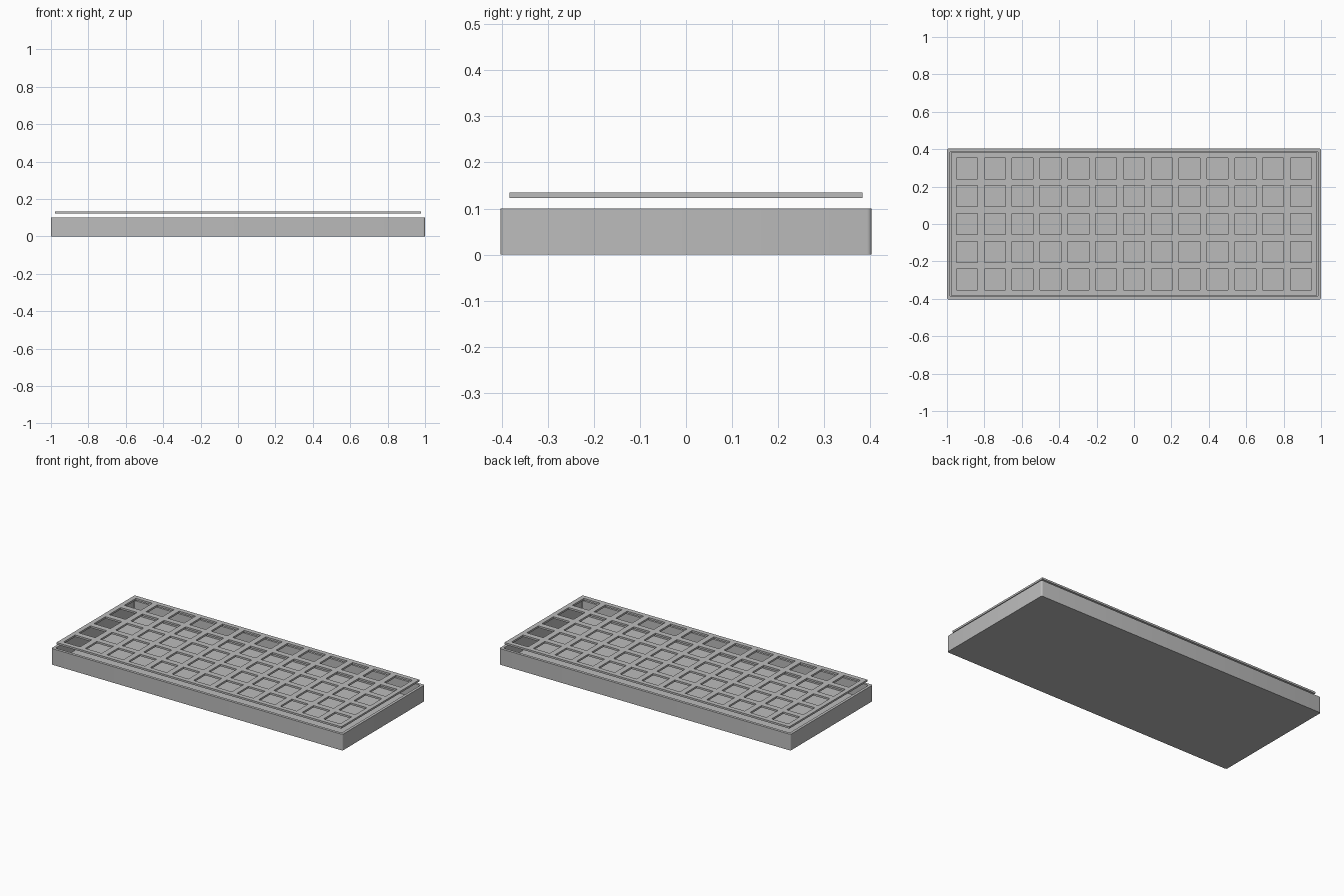
import bpy, bmesh, math

if "Cube" in bpy.data.objects:
    bpy.data.objects.remove(bpy.data.objects["Cube"])

grey = bpy.data.materials.new("plain_grey")
grey.diffuse_color = (0.5, 0.5, 0.5, 1)
grey.use_nodes = True
grey.node_tree.nodes["Principled BSDF"].inputs["Base Color"].default_value = grey.diffuse_color


def finish(bm, name):
    bmesh.ops.recalc_face_normals(bm, faces=bm.faces)
    mesh = bpy.data.meshes.new(name)
    bm.to_mesh(mesh)
    bm.free()
    mesh.materials.append(grey)
    ob = bpy.data.objects.new(name, mesh)
    bpy.context.collection.objects.link(ob)
    return ob


def ring(bm, hx, hy, r, z, seg=4):
    """Rounded rectangle of vertices at height z."""
    verts = []
    for i, (sx, sy) in enumerate(((1, 1), (-1, 1), (-1, -1), (1, -1))):
        for k in range(seg + 1):
            a = math.pi / 2 * (i + k / seg)
            verts.append(bm.verts.new((sx * (hx - r) + r * math.cos(a),
                                       sy * (hy - r) + r * math.sin(a), z)))
    return verts


# Case: open tray with thin walls, thin floor and slightly rounded corners
HX, HY, WALL, FLOOR, TOP = 1.0, 0.403, 0.017, 0.012, 0.10
bm = bmesh.new()
loops = [ring(bm, HX, HY, 0.01, 0),
         ring(bm, HX, HY, 0.01, TOP),
         ring(bm, HX - WALL, HY - WALL, 0.004, TOP),
         ring(bm, HX - WALL, HY - WALL, 0.004, FLOOR)]
for a, b in zip(loops, loops[1:]):
    n = len(a)
    for i in range(n):
        j = (i + 1) % n
        bm.faces.new((a[i], a[j], b[j], b[i]))
bm.faces.new(loops[0])
bm.faces.new(loops[-1])
case = finish(bm, "keyboard_case")
bpy.context.view_layer.objects.active = case
case.select_set(True)
bpy.ops.object.shade_smooth_by_angle(angle=math.radians(35))

# Switch plate: grid of faces with the key holes left out, then thickened
COLS, ROWS, PITCH, HOLE = 13, 5, 0.1488, 0.113
Z0, Z1 = 0.123, 0.1345


def stops(count, half):
    """Plate edge, both sides of every hole, plate edge."""
    out = [-half]
    for i in range(count):
        c = (i - (count - 1) / 2) * PITCH
        out += [c - HOLE / 2, c + HOLE / 2]
    return out + [half]


xs, ys = stops(COLS, 0.978), stops(ROWS, 0.383)
bm = bmesh.new()
grid = [[bm.verts.new((x, y, Z0)) for y in ys] for x in xs]
for i in range(len(xs) - 1):
    for j in range(len(ys) - 1):
        if i % 2 and j % 2:
            continue
        bm.faces.new((grid[i][j], grid[i + 1][j],
                      grid[i + 1][j + 1], grid[i][j + 1]))
ext = bmesh.ops.extrude_face_region(bm, geom=bm.faces[:], use_keep_orig=True)
top = [g for g in ext["geom"] if isinstance(g, bmesh.types.BMVert)]
bmesh.ops.translate(bm, verts=top, vec=(0, 0, Z1 - Z0))
finish(bm, "switch_plate")
